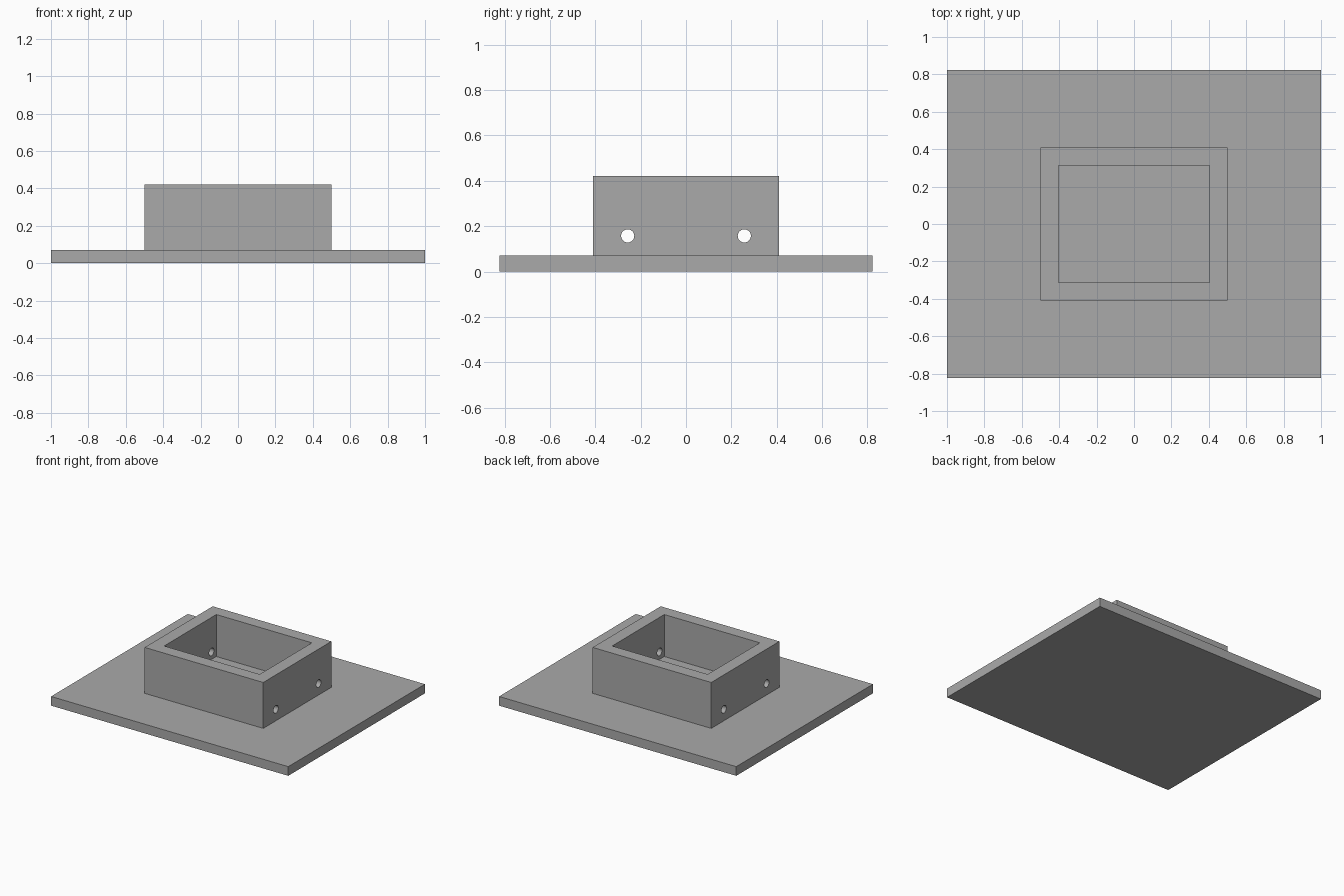
import bpy
import math

if "Cube" in bpy.data.objects:
    bpy.data.objects.remove(bpy.data.objects["Cube"], do_unlink=True)

PLATE_TOP, BLOCK_TOP, POCKET_FLOOR = 0.07, 0.42, 0.10
HOLE_Y, HOLE_Z, HOLE_RADIUS = 0.257, 0.157, 0.029

grey = bpy.data.materials.new("plain grey")
grey.use_nodes = True
colour = (0.4, 0.4, 0.4, 1)
grey.diffuse_color = colour
grey.node_tree.nodes["Principled BSDF"].inputs["Base Color"].default_value = colour


def box(name, width, depth, bottom, top):
    bpy.ops.mesh.primitive_cube_add(size=1, location=(0, 0, (bottom + top) / 2))
    obj = bpy.context.object
    obj.name = name
    obj.scale = (width, depth, top - bottom)
    bpy.ops.object.transform_apply(location=True, rotation=False, scale=True)
    obj.data.materials.append(grey)
    return obj


def cut(target, cutter):
    cutter.hide_render = True
    mod = target.modifiers.new("cut", "BOOLEAN")
    mod.operation = "DIFFERENCE"
    mod.solver = "EXACT"
    mod.object = cutter
    bpy.context.view_layer.objects.active = target
    bpy.ops.object.modifier_apply(modifier=mod.name)
    bpy.data.objects.remove(cutter, do_unlink=True)


# Wide base plate
box("base_plate", 2, 1.646, 0, PLATE_TOP)

# Raised block with an open pocket
block = box("socket_block", 1, 0.82, PLATE_TOP, BLOCK_TOP)
cut(block, box("pocket_cutter", 0.806, 0.628, POCKET_FLOOR, BLOCK_TOP + 0.1))

# Pin holes through both side walls
for side in (-1, 1):
    bpy.ops.mesh.primitive_cylinder_add(
        vertices=32, radius=HOLE_RADIUS, depth=1.2,
        location=(0, side * HOLE_Y, HOLE_Z), rotation=(0, math.pi / 2, 0))
    pin = bpy.context.object
    pin.name = "pin_hole_cutter"
    pin.data.materials.append(grey)
    cut(block, pin)

# Smooth hole walls, sharp box edges
bpy.ops.object.select_all(action="DESELECT")
block.select_set(True)
bpy.context.view_layer.objects.active = block
bpy.ops.object.shade_smooth_by_angle(angle=math.radians(30))
